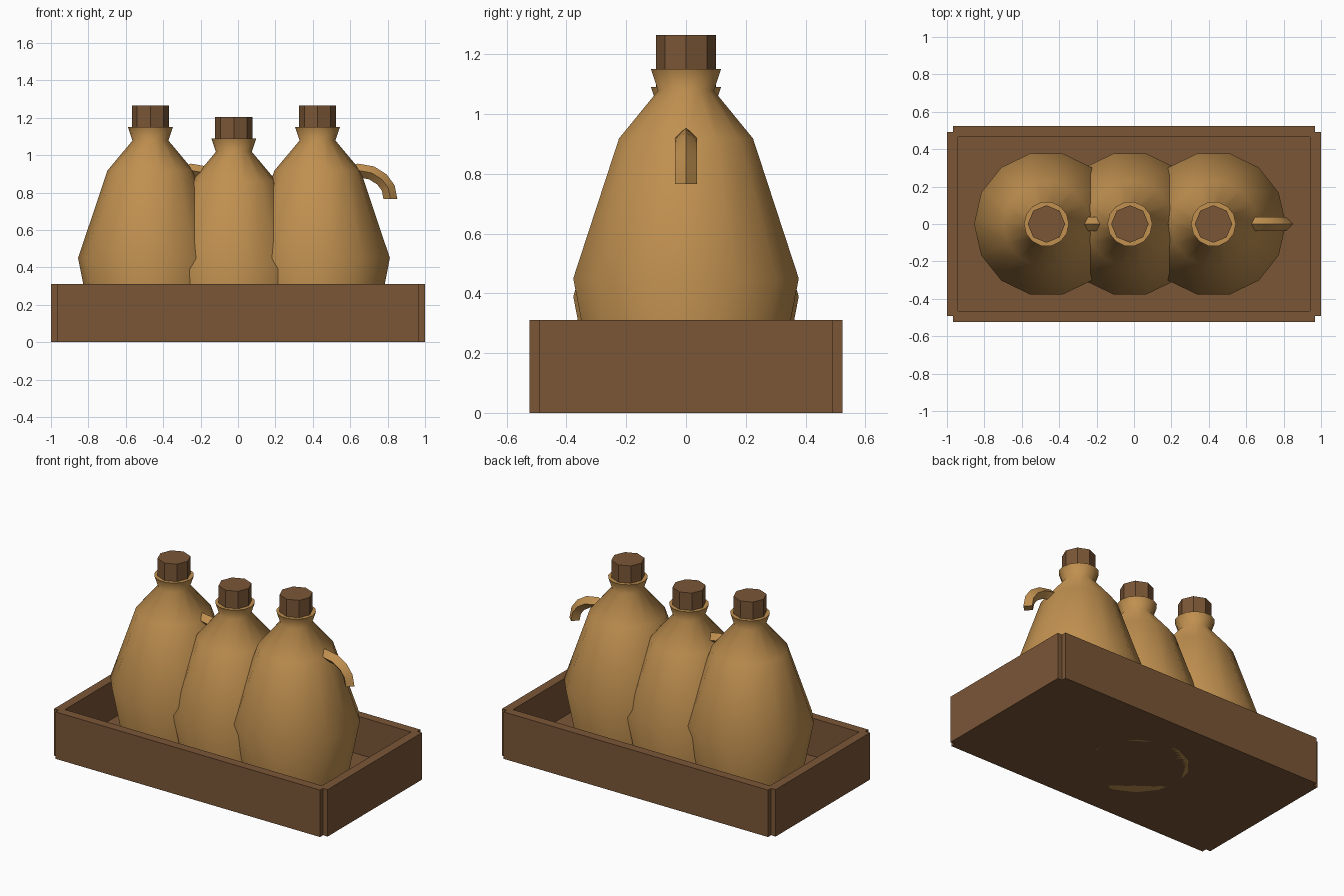
import bpy, bmesh, math
from mathutils import Vector

if "Cube" in bpy.data.objects:
    bpy.data.objects.remove(bpy.data.objects["Cube"], do_unlink=True)


def material(name, rgb):
    mat = bpy.data.materials.new(name)
    mat.use_nodes = True
    mat.diffuse_color = (*rgb, 1)
    mat.node_tree.nodes["Principled BSDF"].inputs["Base Color"].default_value = (*rgb, 1)
    return mat


CLAY = material("tan clay", (0.53, 0.28, 0.08))
WOOD = material("brown wood", (0.195, 0.093, 0.037))


def finish(name, bm, mat, smooth=None):
    bmesh.ops.recalc_face_normals(bm, faces=bm.faces)
    mesh = bpy.data.meshes.new(name)
    bm.to_mesh(mesh)
    bm.free()
    mesh.materials.append(mat)
    obj = bpy.data.objects.new(name, mesh)
    bpy.context.collection.objects.link(obj)
    if smooth:
        bpy.ops.object.select_all(action="DESELECT")
        obj.select_set(True)
        bpy.context.view_layer.objects.active = obj
        bpy.ops.object.shade_smooth_by_angle(angle=math.radians(smooth))
    return obj


def loft(name, rings, mat, smooth=None):
    """Skin a list of rings of points and cap both ends."""
    bm = bmesh.new()
    loops = [[bm.verts.new(p) for p in ring] for ring in rings]
    n = len(loops[0])
    for a, b in zip(loops, loops[1:]):
        for i in range(n):
            j = (i + 1) % n
            bm.faces.new((a[i], a[j], b[j], b[i]))
    bm.faces.new(loops[0])
    bm.faces.new(loops[-1])
    return finish(name, bm, mat, smooth)


def turned(name, profile, sides, x, z, mat, smooth=None):
    turns = [math.tau * i / sides for i in range(sides)]
    rings = [[(x + r * math.cos(t), r * math.sin(t), z + h) for t in turns]
             for r, h in profile]
    return loft(name, rings, mat, smooth)


def box(name, lo, hi, mat):
    rings = [[(lo[0], lo[1], z), (hi[0], lo[1], z), (hi[0], hi[1], z), (lo[0], hi[1], z)]
             for z in (lo[2], hi[2])]
    return loft(name, rings, mat)


def handle(name, x, z):
    """Diamond-section bar curving out from the shoulder and down."""
    path = [Vector((x + px, 0, z + pz)) for px, pz in
            ((0.13, 0.83), (0.22, 0.858), (0.29, 0.845), (0.345, 0.81),
             (0.378, 0.765), (0.39, 0.705))]
    rings = []
    for i, p in enumerate(path):
        d = (path[min(i + 1, len(path) - 1)] - path[max(i - 1, 0)]).normalized()
        if i == len(path) - 1:
            d = Vector((0, 0, -1))
        out = Vector((-d.z, 0, d.x)) * 0.037
        side = Vector((0, 0.037, 0))
        rings.append([p + out, p + side, p - out, p - side])
    return loft(name, rings, CLAY, 50)


# Jugs: the middle one sits lower than its neighbours
BODY = [(0.31, 0), (0.387, 0.39), (0.23, 0.858), (0.096, 1.018), (0.12, 1.09)]
CAP = [(0.1, 1.09), (0.1, 1.205)]
for label, x, z in (("right", -0.468, 0.06), ("middle", -0.022, 0), ("left", 0.425, 0.06)):
    turned(label + "_jug_body", BODY, 14, x, z, CLAY, 65)
    turned(label + "_jug_cap", CAP, 8, x, z, WOOD)
    handle(label + "_jug_handle", x, z)

# Open crate with notched corners
H = 0.31
box("crate_floor", (-0.94, -0.465, 0), (0.94, 0.465, 0.06), WOOD)
for s, front, end in ((-1, "front", "right"), (1, "back", "left")):
    y = sorted((s * 0.465, s * 0.524))
    box(front + "_plank", (-0.967, y[0], 0), (0.967, y[1], H), WOOD)
    x = sorted((s * 0.94, s))
    box(end + "_plank", (x[0], -0.492, 0), (x[1], 0.492, H), WOOD)
